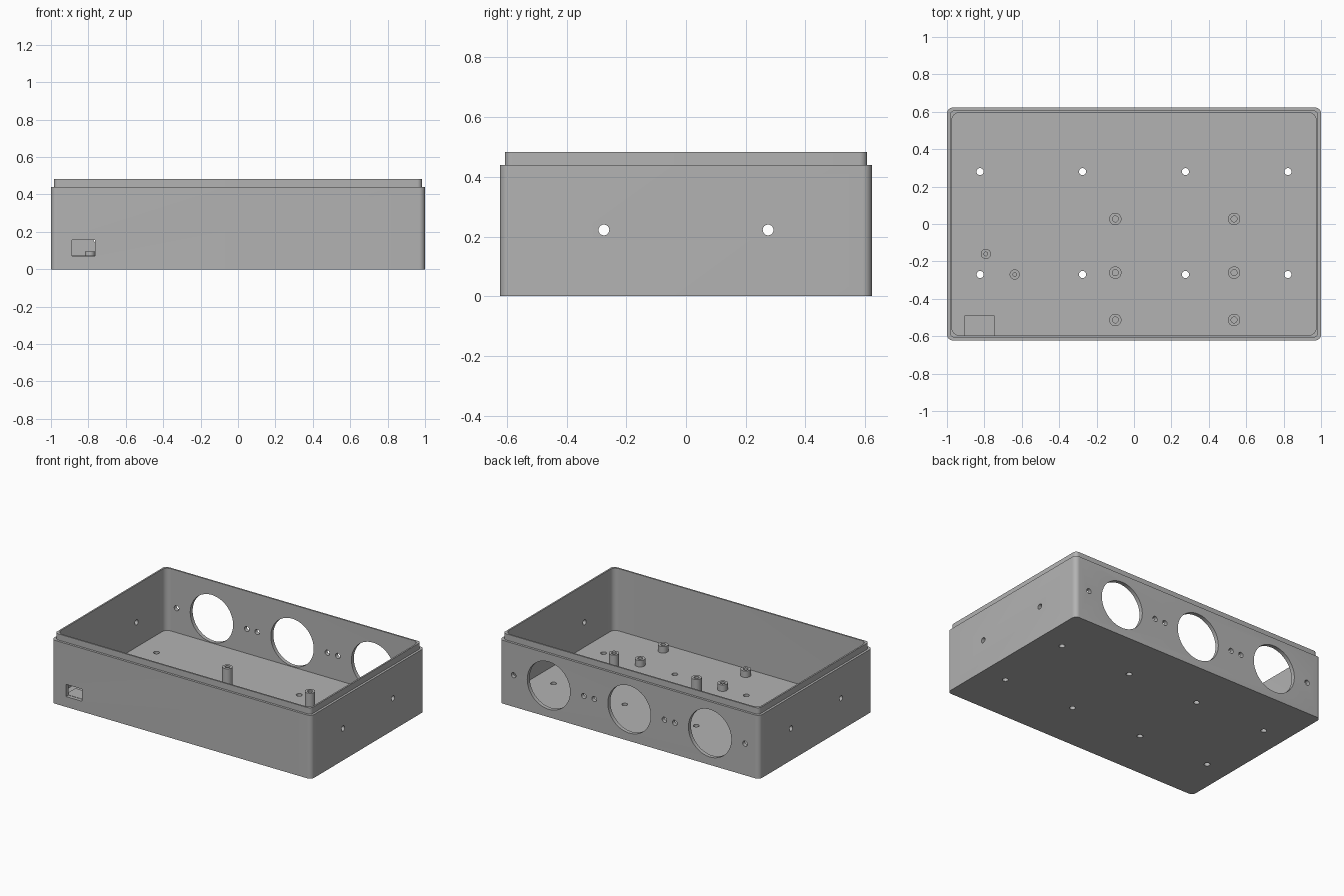
import bpy, bmesh, math
from mathutils import Matrix, Vector

if "Cube" in bpy.data.objects:
    bpy.data.objects.remove(bpy.data.objects["Cube"])

grey = bpy.data.materials.new("grey plastic")
grey.diffuse_color = (0.45, 0.45, 0.45, 1)
grey.use_nodes = True
grey.node_tree.nodes["Principled BSDF"].inputs["Base Color"].default_value = grey.diffuse_color

FLOOR, RIM, TOP = 0.05, 0.44, 0.483
HX, HY = 1.0, 0.623


def make_object(name, bm):
    bmesh.ops.recalc_face_normals(bm, faces=bm.faces)
    mesh = bpy.data.meshes.new(name)
    bm.to_mesh(mesh)
    bm.free()
    mesh.materials.append(grey)
    obj = bpy.data.objects.new(name, mesh)
    bpy.context.collection.objects.link(obj)
    return obj


def loft(bm, rings, cap=True):
    """Skin a list of rings; cap both ends."""
    loops = [[bm.verts.new(p) for p in ring] for ring in rings]
    for a, b in zip(loops, loops[1:]):
        for i in range(len(a)):
            j = (i + 1) % len(a)
            bm.faces.new((a[i], a[j], b[j], b[i]))
    if cap:
        bm.faces.new(loops[0][::-1])
        bm.faces.new(loops[-1])


def rounded_ring(inset, radius, z, steps=8):
    pts = []
    for k, (sx, sy) in enumerate(((1, 1), (-1, 1), (-1, -1), (1, -1))):
        cx, cy = sx * (HX - inset - radius), sy * (HY - inset - radius)
        for s in range(steps + 1):
            a = math.pi / 2 * (k + s / steps)
            pts.append((cx + radius * math.cos(a), cy + radius * math.sin(a), z))
    return pts


def circle(x, y, z, r, n=32):
    return [(x + r * math.cos(2 * math.pi * i / n),
             y + r * math.sin(2 * math.pi * i / n), z) for i in range(n)]


def add_rod(bm, centre, axis, r, length, n=32):
    rot = Vector((0, 0, 1)).rotation_difference(Vector(axis)).to_matrix().to_4x4()
    bmesh.ops.create_cone(bm, cap_ends=True, segments=n, radius1=r, radius2=r,
                          depth=length, matrix=Matrix.Translation(centre) @ rot)


def add_box(bm, lo, hi):
    lo, hi = Vector(lo), Vector(hi)
    m = Matrix.Translation((lo + hi) / 2) @ Matrix.Diagonal((*(hi - lo), 1))
    bmesh.ops.create_cube(bm, size=1, matrix=m)


def smooth(obj):
    bpy.ops.object.select_all(action='DESELECT')
    obj.select_set(True)
    bpy.context.view_layer.objects.active = obj
    bpy.ops.object.shade_smooth_by_angle(angle=math.radians(30))


# Open tray with a stepped lip around the rim
bm = bmesh.new()
loft(bm, [rounded_ring(0, 0.032, 0), rounded_ring(0, 0.032, RIM),
          rounded_ring(0.016, 0.026, RIM), rounded_ring(0.016, 0.026, TOP),
          rounded_ring(0.027, 0.04, TOP), rounded_ring(0.027, 0.04, FLOOR)])
case = make_object("case_body", bm)

# Cutters for every opening in the walls and floor
bm = bmesh.new()
for cx in (-0.62, 0, 0.62):                       # back ports and their screw holes
    add_rod(bm, (cx, HY, 0.22), (0, 1, 0), 0.165, 0.2, 64)
    for dx in (-0.27, 0.27):
        add_rod(bm, (cx + dx, HY, 0.22), (0, 1, 0), 0.018, 0.2)
for sx in (-1, 1):                                # side wall screw holes
    for y in (-0.275, 0.275):
        add_rod(bm, (sx, y, 0.222), (1, 0, 0), 0.018, 0.2)
for x in (-0.823, -0.275, 0.275, 0.823):          # floor screw holes
    for y in (-0.27, 0.28):
        add_rod(bm, (x, y, 0.02), (0, 0, 1), 0.019, 0.2)
add_box(bm, (-0.887, -0.7, 0.072), (-0.765, -0.55, 0.157))   # front socket window
cutter = make_object("hole_cutters", bm)
cutter.hide_render = True

mod = case.modifiers.new("holes", 'BOOLEAN')
mod.object, mod.operation, mod.solver = cutter, 'DIFFERENCE', 'EXACT'
bpy.context.view_layer.objects.active = case
bpy.ops.object.modifier_apply(modifier=mod.name)
bpy.data.objects.remove(cutter)
smooth(case)

# Shelf behind the socket window
bm = bmesh.new()
add_box(bm, (-0.907, -0.598, FLOOR - 0.01), (-0.747, -0.49, 0.074))
make_object("socket_shelf", bm)


# Hollow standoffs on the floor
def standoff(name, x, y, r, hole, top):
    bm = bmesh.new()
    loft(bm, [circle(x, y, FLOOR, r), circle(x, y, top, r),
              circle(x, y, top, hole), circle(x, y, FLOOR + 0.002, hole)])
    smooth(make_object(name, bm))


for x in (-0.10, 0.535):
    for y, top in ((0.027, 0.242), (-0.26, 0.095), (-0.513, 0.095)):
        standoff("board_standoff", x, y, 0.033, 0.016, top)
for x, y in ((-0.792, -0.16), (-0.638, -0.27)):
    standoff("small_standoff", x, y, 0.027, 0.01, 0.095)
